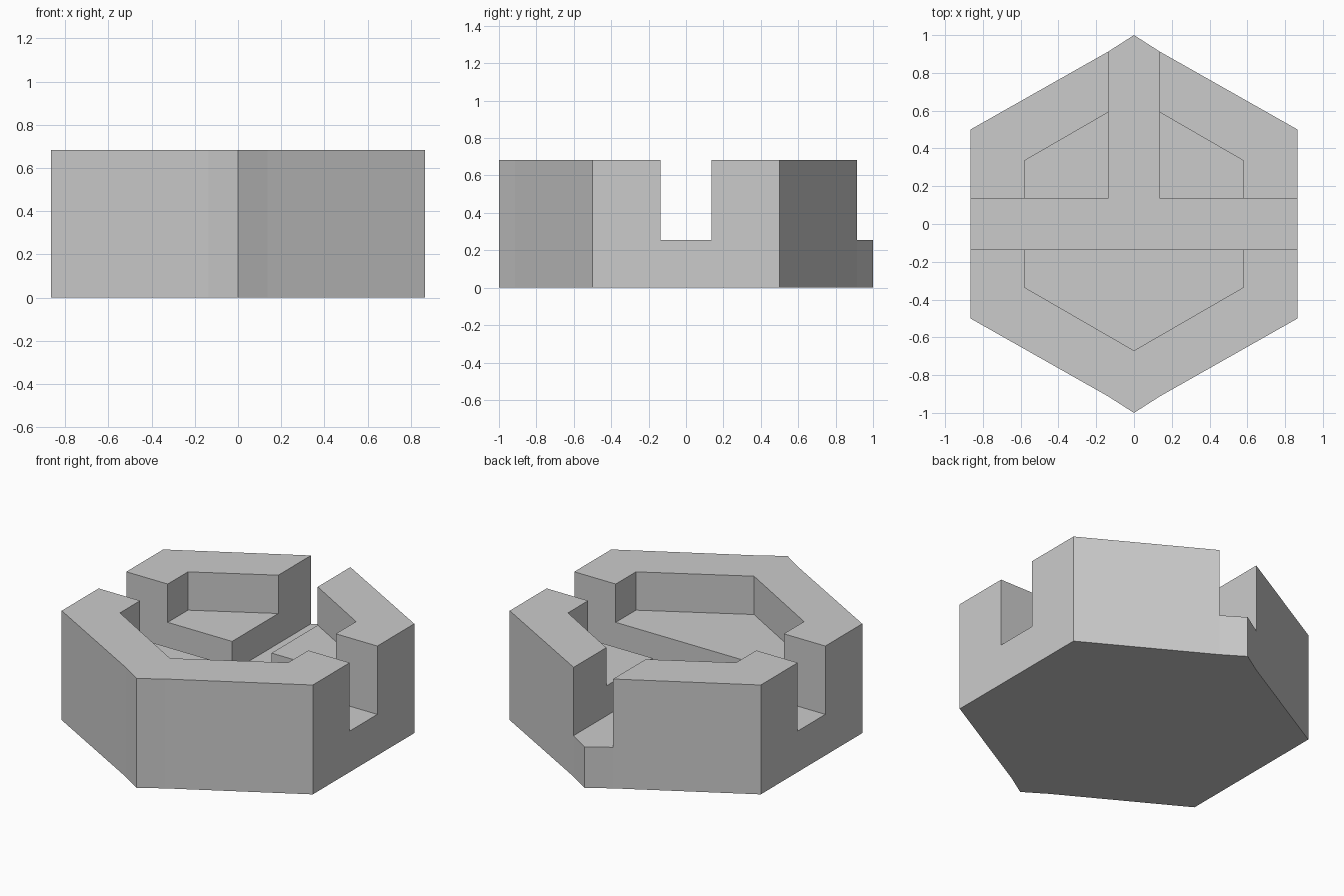
import bpy, bmesh

if "Cube" in bpy.data.objects:
    bpy.data.objects.remove(bpy.data.objects["Cube"])

HEIGHT = 0.682       # top of the rim
CHANNEL_Z = 0.256    # floor of the T-shaped channel
POCKET_Z = 0.443     # floor of the hexagonal recess
W = 0.136            # half width of the channel


def prism(name, outline, z0, z1):
    """Extrude a closed outline (counter-clockwise) from z0 to z1."""
    bm = bmesh.new()
    base = bm.faces.new([bm.verts.new((x, y, z0)) for x, y in outline])
    top = bmesh.ops.extrude_face_region(bm, geom=[base])["geom"]
    verts = [g for g in top if isinstance(g, bmesh.types.BMVert)]
    bmesh.ops.translate(bm, verts=verts, vec=(0, 0, z1 - z0))
    bmesh.ops.recalc_face_normals(bm, faces=bm.faces)
    mesh = bpy.data.meshes.new(name)
    bm.to_mesh(mesh)
    bm.free()
    obj = bpy.data.objects.new(name, mesh)
    bpy.context.collection.objects.link(obj)
    return obj


def mirrored(right):
    """Complete a right-half outline whose first and last points lie on x = 0."""
    return right + [(-x, y) for x, y in right[-2:0:-1]]


def cut(target, cutter):
    mod = target.modifiers.new(cutter.name, 'BOOLEAN')
    mod.operation = 'DIFFERENCE'
    mod.solver = 'EXACT'
    mod.object = cutter
    cutter.hide_render = True
    bpy.context.view_layer.objects.active = target
    bpy.ops.object.modifier_apply(modifier=mod.name)
    bpy.data.objects.remove(cutter)


# Hexagonal body, slightly pinched beside the front and back corners
tile = prism("hex_tile", mirrored([
    (0, -1), (W, -0.913), (0.866, -0.5),
    (0.866, 0.5), (W, 0.913), (0, 1)]), 0, HEIGHT)

# Shallow hexagonal recess inside the rim
cut(tile, prism("recess_cutter", mirrored([
    (0, -0.67), (0.58, -0.335), (0.58, 0.335), (0, 0.67)]), POCKET_Z, 1))

# T-shaped channel: full width left to right, one branch to the back
cut(tile, prism("channel_cutter", [
    (-1.1, -W), (1.1, -W), (1.1, W), (W, W), (W, 1.1),
    (-W, 1.1), (-W, W), (-1.1, W)], CHANNEL_Z, 1.1))
